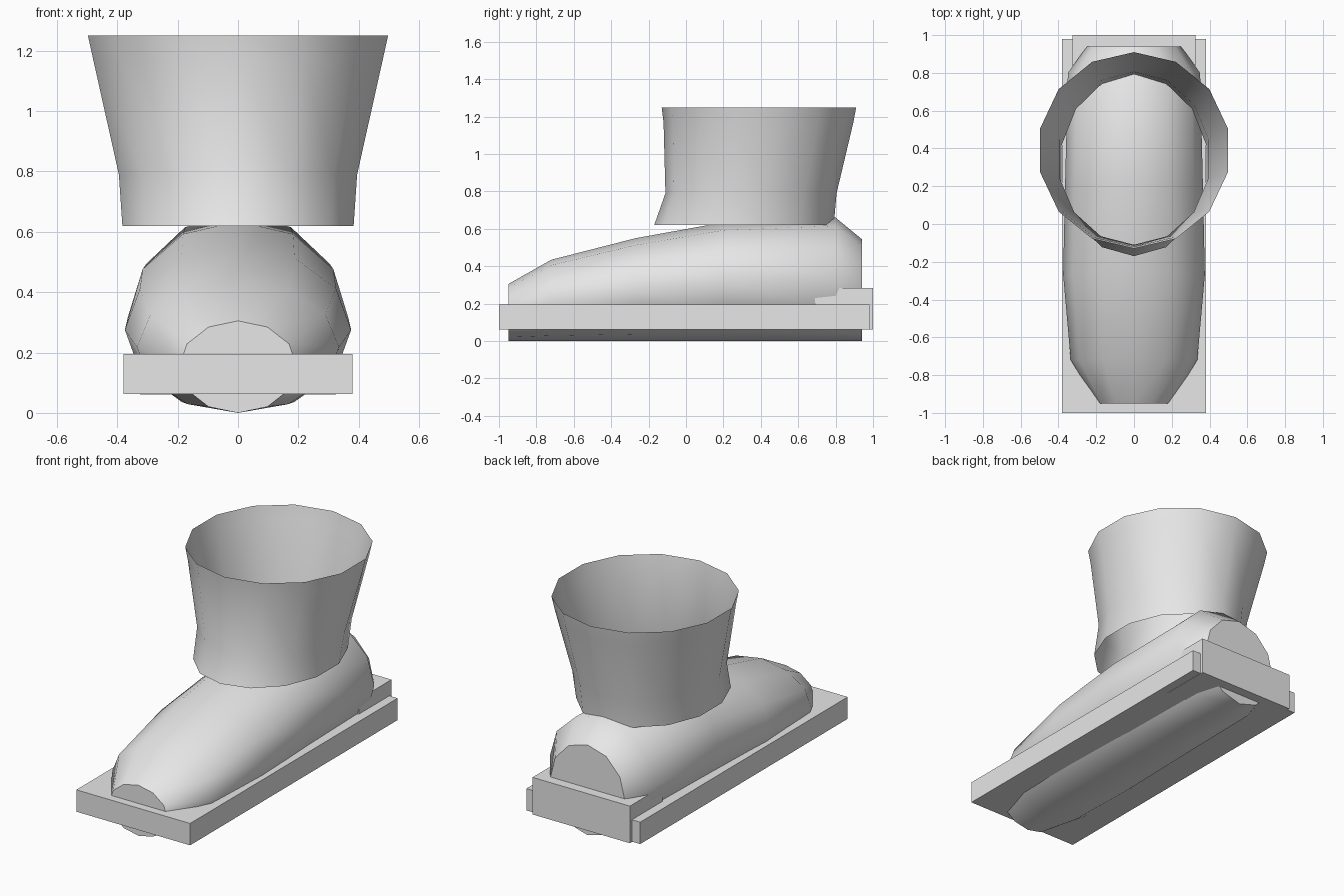
import bpy, bmesh, math

if "Cube" in bpy.data.objects:
    bpy.data.objects.remove(bpy.data.objects["Cube"], do_unlink=True)

# One plain grey for the whole boot
grey = bpy.data.materials.new("light_grey")
grey.use_nodes = True
colour = (0.8, 0.8, 0.8, 1)
grey.diffuse_color = colour
grey.node_tree.nodes["Principled BSDF"].inputs["Base Color"].default_value = colour


def finish(name, bm, smooth=False):
    mesh = bpy.data.meshes.new(name)
    bm.to_mesh(mesh)
    bm.free()
    mesh.materials.append(grey)
    obj = bpy.data.objects.new(name, mesh)
    bpy.context.collection.objects.link(obj)
    if smooth:
        bpy.ops.object.select_all(action="DESELECT")
        obj.select_set(True)
        bpy.context.view_layer.objects.active = obj
        bpy.ops.object.shade_smooth_by_angle(angle=math.radians(45))
    return obj


def box(name, half_width, y0, y1, z0, z1):
    bm = bmesh.new()
    bmesh.ops.create_cube(bm, size=1)
    for v in bm.verts:
        v.co.x *= 2 * half_width
        v.co.y = (y0 + y1) / 2 + v.co.y * (y1 - y0)
        v.co.z = (z0 + z1) / 2 + v.co.z * (z1 - z0)
    return finish(name, bm)


def loft(name, rings, sides, place, capped):
    """Bridge elliptical rings; place(ring, s, c) gives each point."""
    bm = bmesh.new()
    loops = []
    for ring in rings:
        angles = [math.tau * i / sides for i in range(sides)]
        loops.append([bm.verts.new(place(ring, math.sin(a), math.cos(a))) for a in angles])
    for a, b in zip(loops, loops[1:]):
        for i in range(sides):
            j = (i + 1) % sides
            bm.faces.new((a[i], a[j], b[j], b[i]))
    if capped:
        bm.faces.new(loops[0])
        bm.faces.new(loops[-1])
    bmesh.ops.recalc_face_normals(bm, faces=bm.faces)
    return finish(name, bm, smooth=True)


# Sole slab and heel block
box("sole", 0.38, -1.0, 0.98, 0.063, 0.195)
box("heel", 0.325, 0.69, 1.0, 0.061, 0.285)

# Foot: rings from toe to heel as (y, half width, height)
foot_rings = [
    (-0.95, 0.195, 0.305), (-0.72, 0.335, 0.435), (-0.27, 0.375, 0.55),
    (0.2, 0.365, 0.635), (0.8, 0.35, 0.66), (0.94, 0.25, 0.545),
]
loft("foot", foot_rings, 12,
     lambda r, s, c: (r[1] * s, r[0], r[2] / 2 * (1 + c)), capped=True)

# Shaft: open tube, rings as (z, half width, front y, back y)
shaft_rings = [
    (0.62, 0.393, -0.17, 0.79), (0.79, 0.405, -0.11, 0.805),
    (1.17, 0.492, -0.12, 0.895), (1.25, 0.51, -0.13, 0.91),
]
loft("shaft", shaft_rings, 14,
     lambda r, s, c: (r[1] * s, (r[2] + r[3]) / 2 + (r[3] - r[2]) / 2 * c, r[0]),
     capped=False)
